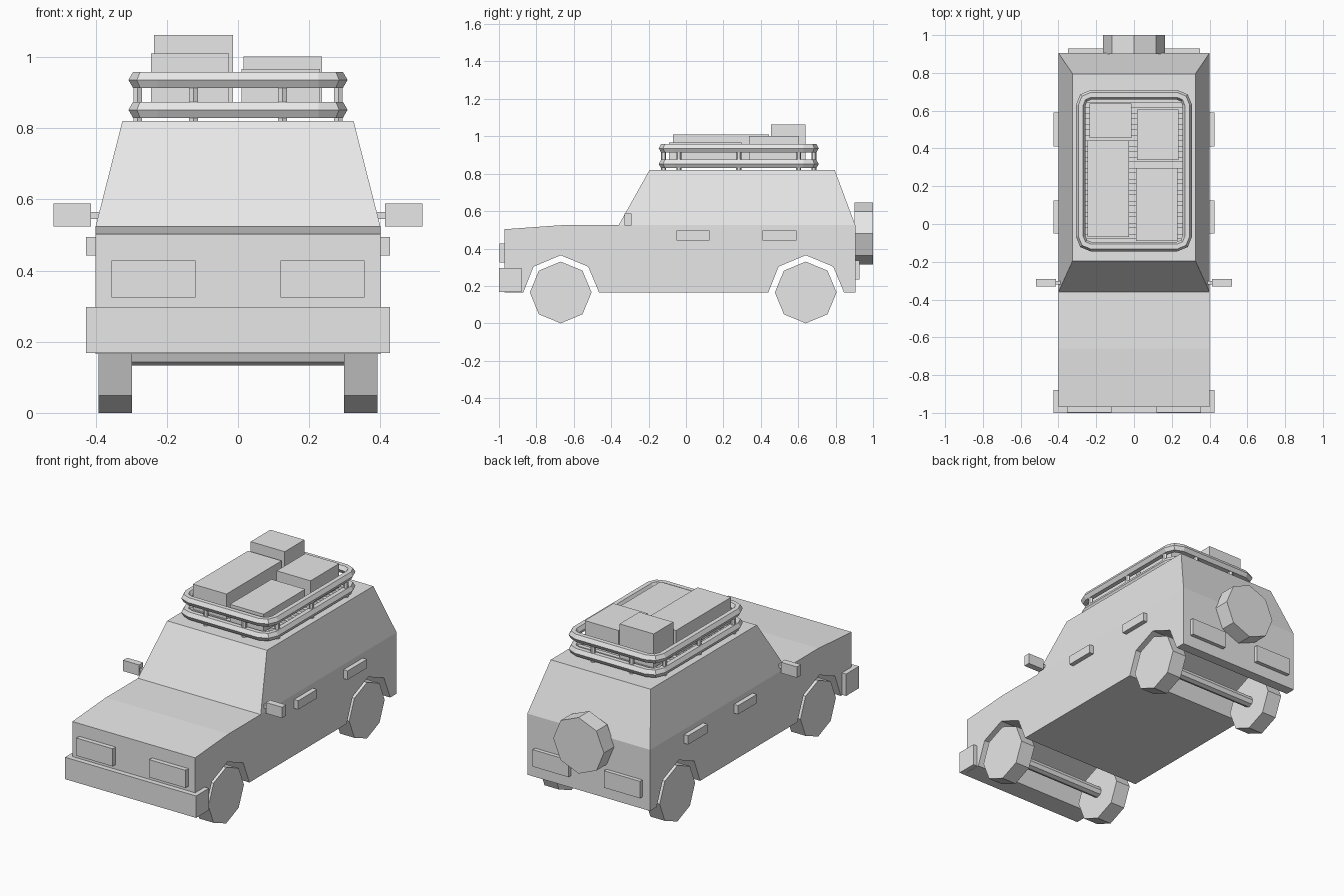
import bpy, bmesh, math
from mathutils import Matrix

if "Cube" in bpy.data.objects:
    bpy.data.objects.remove(bpy.data.objects["Cube"], do_unlink=True)

grey = bpy.data.materials.new("plain grey")
grey.use_nodes = True
COLOUR = (0.8, 0.8, 0.8, 1)
grey.diffuse_color = COLOUR
next(n for n in grey.node_tree.nodes if n.type == "BSDF_PRINCIPLED").inputs["Base Color"].default_value = COLOUR


def finish(name, bm):
    bmesh.ops.recalc_face_normals(bm, faces=bm.faces)
    mesh = bpy.data.meshes.new(name)
    bm.to_mesh(mesh)
    bm.free()
    mesh.materials.append(grey)
    obj = bpy.data.objects.new(name, mesh)
    bpy.context.collection.objects.link(obj)
    return obj


def box(name, x, y, z):
    """Box from (low, high) ranges."""
    bm = bmesh.new()
    bmesh.ops.create_cube(bm, size=1)
    for v in bm.verts:
        for i, (lo, hi) in enumerate((x, y, z)):
            v.co[i] = hi if v.co[i] > 0 else lo
    return finish(name, bm)


def pair(name, x, y, z):
    """The same box on the left and the right."""
    box("left_" + name, x, y, z)
    box("right_" + name, (-x[1], -x[0]), y, z)


def cylinder(name, centre, radius, length, axis, sides=8):
    bm = bmesh.new()
    bmesh.ops.create_cone(bm, cap_ends=True, segments=sides, radius1=radius,
                          radius2=radius, depth=length)
    turn = {"X": Matrix.Rotation(math.pi / 2, 4, "Y"),
            "Y": Matrix.Rotation(math.pi / 2, 4, "X"),
            "Z": Matrix.Identity(4)}[axis]
    bmesh.ops.transform(bm, matrix=Matrix.Translation(centre) @ turn, verts=bm.verts)
    return finish(name, bm)


FRONT_AXLE, REAR_AXLE, HUB = -0.67, 0.64, 0.165
SILL, WAIST, ROOF = 0.165, 0.525, 0.82
HALF = 0.4

# Body: side profile with wheel arches, extruded across, then the cabin raised from it
arch = [(-0.2, SILL), (-0.145, 0.303), (0, 0.364), (0.147, 0.303), (0.205, SILL)]
profile = [(-0.97, SILL)]
for axle in (FRONT_AXLE, REAR_AXLE):
    profile += [(axle + dy, z) for dy, z in arch]
profile += [(0.905, SILL), (0.905, WAIST), (-0.36, WAIST), (-0.66, WAIST), (-0.97, 0.503)]
bm = bmesh.new()
side = bm.faces.new([bm.verts.new((-HALF, y, z)) for y, z in profile])
out = bmesh.ops.extrude_face_region(bm, geom=[side], use_keep_orig=True)
for v in out["geom"]:
    if isinstance(v, bmesh.types.BMVert):
        v.co.x = HALF
bm.normal_update()
deck = next(f for f in bm.faces if len(f.verts) == 4
            and all(abs(v.co.z - WAIST) < 0.001 and v.co.y > -0.4 for v in f.verts))
out = bmesh.ops.extrude_face_region(bm, geom=[deck])
for v in out["geom"]:
    if isinstance(v, bmesh.types.BMVert):
        v.co = (math.copysign(0.325, v.co.x), -0.195 if v.co.y < 0 else 0.795, ROOF)
if deck.is_valid:
    bmesh.ops.delete(bm, geom=[deck], context="FACES_ONLY")
finish("body", bm)

# Wheels, axles and spare wheel
for label, y in (("front", FRONT_AXLE), ("rear", REAR_AXLE)):
    for name, x in (("left", 0.345), ("right", -0.345)):
        cylinder(f"{label}_{name}_wheel", (x, y, HUB), 0.165, 0.094, "X")
    cylinder(label + "_axle", (0, y, HUB), 0.032, 0.62, "X")
cylinder("spare_wheel", (0, 0.95, 0.48), 0.165, 0.1, "Y")

# Bumper, lamps, handles and mirrors
box("front_bumper", (-0.427, 0.427), (-1.0, -0.88), (0.168, 0.297))
pair("headlight", (0.119, 0.356), (-0.997, -0.96), (0.324, 0.428))
pair("tail_light", (0.115, 0.35), (0.89, 0.928), (0.235, 0.335))
for label, y in (("front", (-0.05, 0.125)), ("rear", (0.41, 0.59))):
    pair(label + "_door_handle", (0.39, 0.427), y, (0.443, 0.495))
pair("mirror", (0.413, 0.518), (-0.33, -0.292), (0.524, 0.588))
pair("mirror_stalk", (0.36, 0.42), (-0.32, -0.302), (0.545, 0.565))

# Roof rack: two hexagonal rails following a rounded rectangle
RACK_Y, RACK_X, RACK_LEN = 0.282, 0.282, 0.402
CORNER, TUBE = 0.055, 0.026


def rail(name, height):
    bm = bmesh.new()
    rings = []
    for quarter in range(4):
        sx = 1 if quarter in (0, 3) else -1
        sy = 1 if quarter < 2 else -1
        cx = sx * (RACK_X - CORNER)
        cy = RACK_Y + sy * (RACK_LEN - CORNER)
        for step in range(3):
            a = (quarter + step / 2) * math.pi / 2
            ring = []
            for k in range(6):
                t = k * math.pi / 3
                r = CORNER + TUBE * math.cos(t)
                ring.append(bm.verts.new((cx + r * math.cos(a), cy + r * math.sin(a),
                                          height + TUBE * math.sin(t))))
            rings.append(ring)
    for i, ring in enumerate(rings):
        nxt = rings[(i + 1) % len(rings)]
        for k in range(6):
            j = (k + 1) % 6
            bm.faces.new((ring[k], nxt[k], nxt[j], ring[j]))
    return finish(name, bm)


rail("lower_rack_rail", 0.852)
rail("upper_rack_rail", 0.936)

# Rack posts and floor slats
posts = [(sx * RACK_X, RACK_Y + dy) for sx in (-1, 1) for dy in (-0.32, 0, 0.32)]
posts += [(sx * 0.125, RACK_Y + sy * RACK_LEN) for sx in (-1, 1) for sy in (-1, 1)]
for i, (x, y) in enumerate(posts):
    cylinder(f"rack_post_{i + 1}", (x, y, 0.877), 0.014, 0.118, "Z", 6)
for i in range(13):
    y = RACK_Y + (i - 6) * 0.058
    box(f"rack_slat_{i + 1}", (-0.28, 0.28), (y - 0.013, y + 0.013), (0.842, 0.862))

# Luggage
box("tall_case", (-0.236, -0.014), (0.455, 0.638), (0.862, 1.062))
box("long_case", (-0.245, -0.026), (-0.07, 0.443), (0.862, 1.01))
box("short_case", (0.015, 0.236), (0.338, 0.605), (0.862, 1.002))
box("flat_case", (0.01, 0.23), (-0.09, 0.297), (0.862, 0.967))
